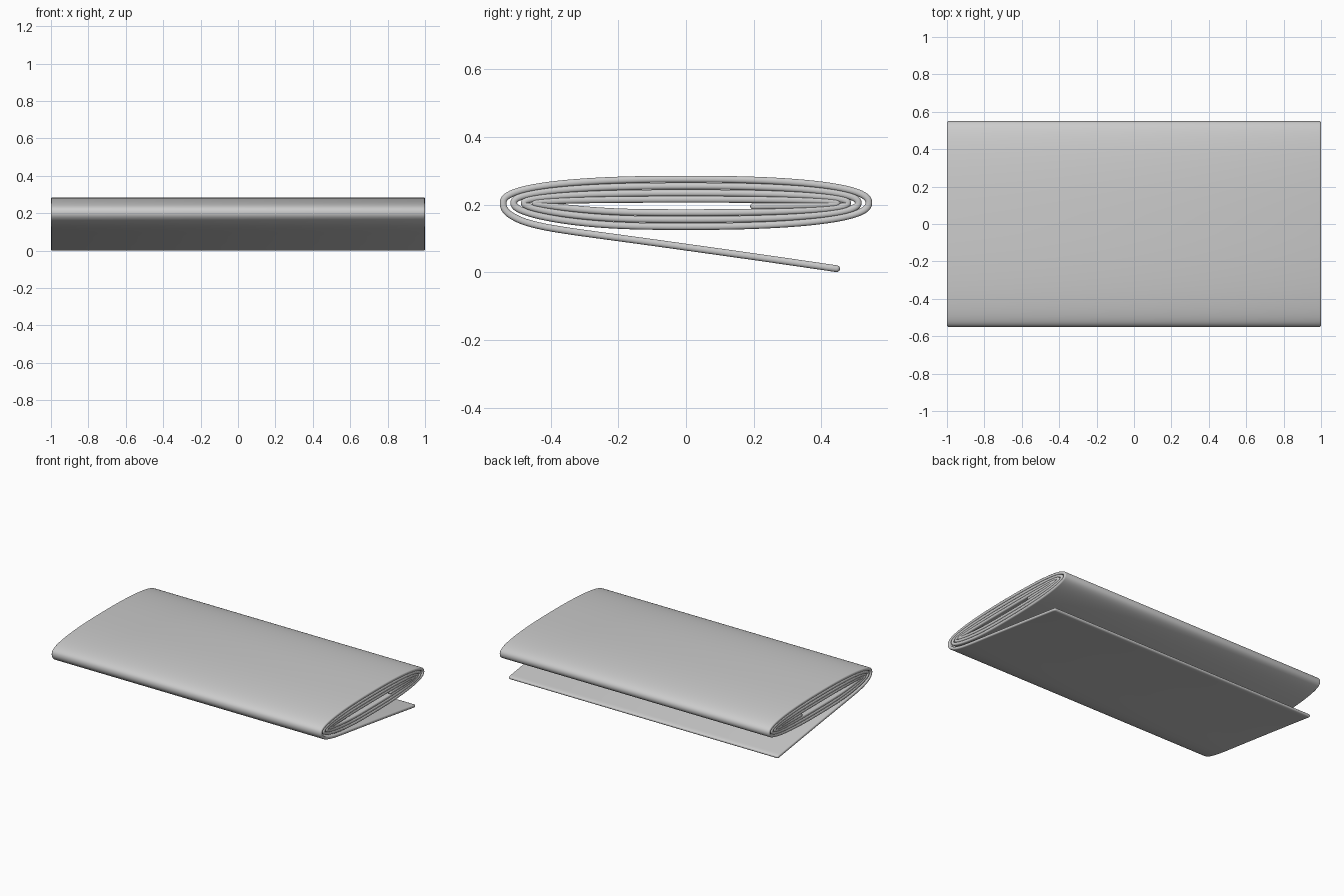
import bpy, bmesh, math
from mathutils import Vector

if "Cube" in bpy.data.objects:
    bpy.data.objects.remove(bpy.data.objects["Cube"])

HALF_T = 0.010      # half thickness of the cloth
TURNS = 4           # how many times the cloth wraps round
STEPS = 96          # path points per wrap


def smooth(t):
    t = min(max(t, 0), 1)
    return t * t * (3 - 2 * t)


def spow(v, p):
    return math.copysign(abs(v) ** p, v)


def catmull(pts, n):
    out = []
    for i in range(1, len(pts) - 2):
        p0, p1, p2, p3 = pts[i - 1:i + 3]
        for k in range(n):
            t = k / n
            out.append(0.5 * (2 * p1 + (p2 - p0) * t + (2 * p0 - 5 * p1 + 4 * p2 - p3) * t * t
                              + (3 * p1 - p0 - 3 * p2 + p3) * t ** 3))
    return out


# Flattened spiral in the yz plane, starting at the left end and going over the top
spiral = []
for i in range(int(STEPS * (TURNS - 0.3))):
    turn, f = divmod(i / STEPS, 1)
    s = turn + smooth((f - 0.78) / 0.22)
    a, b = 0.540 - 0.031 * s, 0.070 - 0.0205 * s
    b = max(b, 0.0105)
    ang = math.pi - 2 * math.pi * f
    spiral.append(Vector((a * spow(math.cos(ang), 0.84),
                          0.205 + b * spow(math.sin(ang), 0.84))))

# Loose flap hanging under the roll, joining the spiral at its left end
flap = [Vector(p) for p in ((0.50, 0.003), (0.445, 0.0105), (0.2, 0.046), (-0.1, 0.088),
                            (-0.36, 0.124), (-0.46, 0.144), (-0.51, 0.164), (-0.534, 0.184))]
flap += [spiral[0], spiral[3]]
path = catmull(flap, 8) + spiral

# Rounded cross-section of the sheet: x position and offset from the path
R = 0.008
ring = []
for sx, so, start in ((1, 1, 0), (-1, 1, 90), (-1, -1, 180), (1, -1, 270)):
    for k in range(4):
        g = math.radians(start + 30 * k)
        ring.append((sx * (1 - R) + R * math.cos(g), so * (HALF_T - R) + R * math.sin(g)))

# Sweep the section along the path, narrowing both tips to round them
bm = bmesh.new()
loops = []


def add_loop(p, tangent, scale):
    n = Vector((-tangent.y, tangent.x))
    inset = HALF_T * (1 - scale)
    loops.append([bm.verts.new((x - math.copysign(inset, x), p.x + n.x * o * scale,
                                p.y + n.y * o * scale)) for x, o in ring])


t0 = (path[1] - path[0]).normalized()
t1 = (path[-1] - path[-2]).normalized()
caps = [(1 - math.cos(math.radians(g)), max(math.sin(math.radians(g)), 0.1)) for g in (5, 30, 60)]
for d, s in caps:
    add_loop(path[0] - t0 * HALF_T * (1 - d), t0, s)
for i, p in enumerate(path):
    t = path[min(i + 1, len(path) - 1)] - path[max(i - 1, 0)]
    add_loop(p, t.normalized(), 1)
for d, s in reversed(caps):
    add_loop(path[-1] + t1 * HALF_T * (1 - d), t1, s)

m = len(ring)
for l0, l1 in zip(loops, loops[1:]):
    for j in range(m):
        bm.faces.new((l0[j], l0[(j + 1) % m], l1[(j + 1) % m], l1[j]))
bm.faces.new(loops[0])
bm.faces.new(loops[-1])
bmesh.ops.recalc_face_normals(bm, faces=bm.faces)

mesh = bpy.data.meshes.new("folded_cloth")
bm.to_mesh(mesh)
bm.free()
cloth = bpy.data.objects.new("folded_cloth", mesh)
bpy.context.collection.objects.link(cloth)
bpy.context.view_layer.objects.active = cloth
cloth.select_set(True)
bpy.ops.object.shade_smooth_by_angle(angle=math.radians(40))
